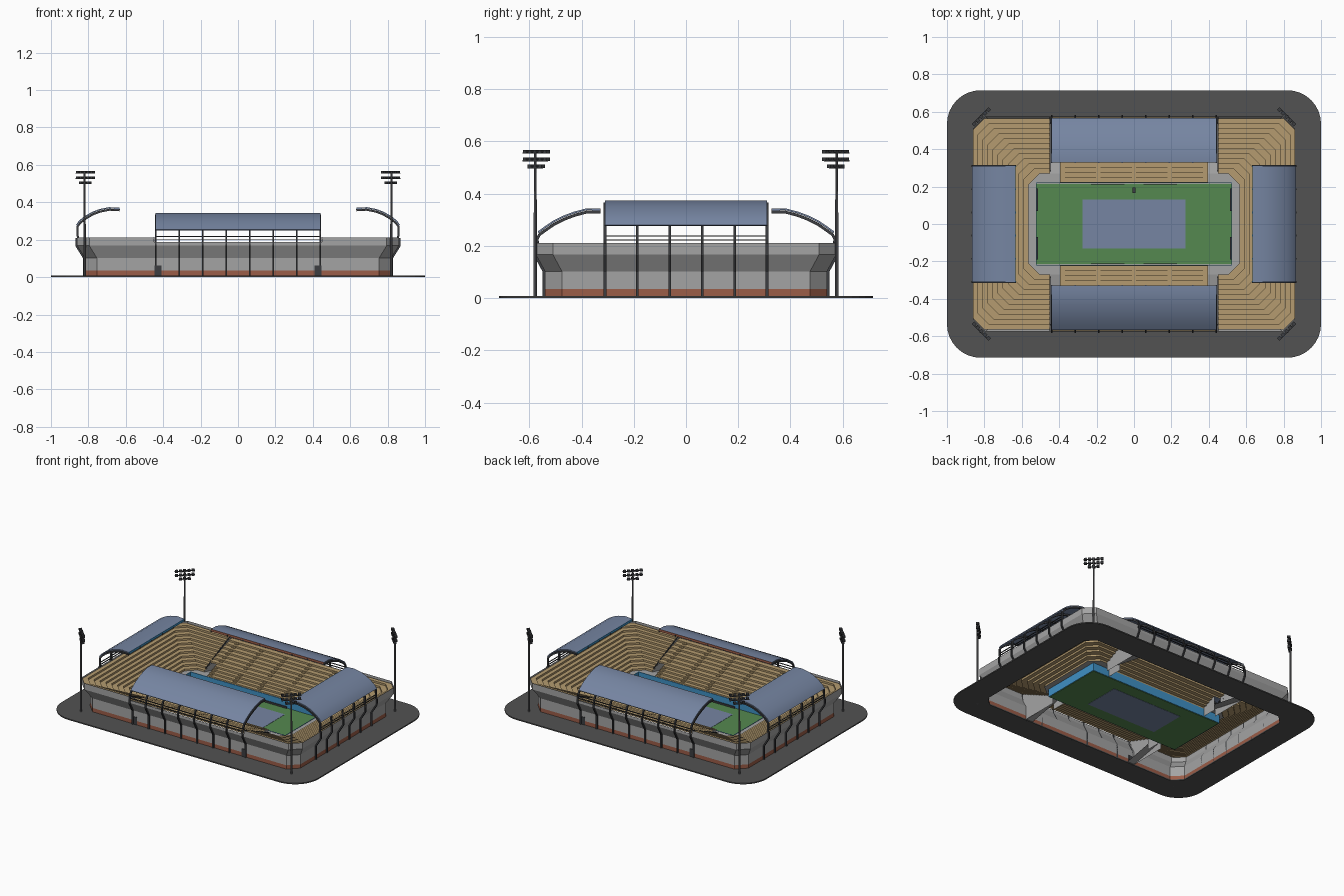
import bpy, bmesh, math
from mathutils import Matrix, Vector

if "Cube" in bpy.data.objects:
    bpy.data.objects.remove(bpy.data.objects["Cube"])


def mat(name, r, g, b):
    m = bpy.data.materials.new(name)
    m.diffuse_color = (r, g, b, 1)
    m.use_nodes = True
    m.node_tree.nodes["Principled BSDF"].inputs["Base Color"].default_value = m.diffuse_color
    return m


ASPHALT = mat("asphalt grey", .085, .085, .085)
SEAT = mat("tan seating", .46, .33, .16)
ROOF = mat("slate blue roof", .18, .235, .36)
GRASS = mat("grass green", .09, .25, .08)
CONCRETE = mat("light concrete", .37, .37, .37)
BRICK = mat("brick red", .33, .11, .065)
BLUE = mat("bright blue", .05, .28, .55)
METAL = mat("dark metal", .045, .047, .052)
POLE = mat("pole grey", .13, .13, .14)


def finish(name, bm, *mats, up=False):
    bmesh.ops.recalc_face_normals(bm, faces=bm.faces)
    if up and sum(f.normal.z * f.calc_area() for f in bm.faces) < 0:
        bmesh.ops.reverse_faces(bm, faces=bm.faces)
    me = bpy.data.meshes.new(name)
    bm.to_mesh(me)
    bm.free()
    ob = bpy.data.objects.new(name, me)
    bpy.context.collection.objects.link(ob)
    for m in mats:
        me.materials.append(m)
    return ob


def box(bm, lo, hi, rot=Matrix()):
    c = [(a + b) / 2 for a, b in zip(lo, hi)]
    s = [abs(b - a) for a, b in zip(lo, hi)]
    bmesh.ops.create_cube(bm, size=1, matrix=rot @ Matrix.Translation(c) @ Matrix.Diagonal((*s, 1)))


def place(axis, s, p, q, z):
    # p = distance outwards, q = position along the stand
    return (s * p, q, z) if axis == 'x' else (q, s * p, z)


def grid(bm, rows, closed=False):
    vs = [[bm.verts.new(c) for c in r] for r in rows]
    for r0, r1 in zip(vs, vs[1:]):
        n = len(r0)
        for i in range(n if closed else n - 1):
            j = (i + 1) % n
            bm.faces.new((r0[i], r0[j], r1[j], r1[i]))


def ribbon(bm, prof, t, q0, q1, axis, s):
    # a profile thickened by t and extruded from q0 to q1
    P = [Vector(p) for p in prof]
    off = []
    for i, p in enumerate(P):
        d = (P[min(i + 1, len(P) - 1)] - P[max(i - 1, 0)]).normalized()
        off.append(p + Vector((d.y, -d.x)) * t)
    ring = [[place(axis, s, p.x, q, p.y) for q, p in
             ((q0, a), (q1, a), (q1, b), (q0, b))] for a, b in zip(P, off)]
    grid(bm, ring, closed=True)
    bm.faces.ensure_lookup_table()
    bm.verts.ensure_lookup_table()
    n = len(bm.verts) - 4 * len(P)
    bm.faces.new([bm.verts[n + i] for i in range(4)])
    bm.faces.new([bm.verts[len(bm.verts) - 4 + i] for i in range(4)])


def octagon(x, y, c, cut=None):
    q = [(x, y - c), (x - c, y)] + ([(cut, y)] if cut else [])
    m = [(-a, b) for a, b in reversed(q)]
    return q + m + [(-a, -b) for a, b in q] + [(-a, -b) for a, b in m]


# apron: rounded ring around the building
outer, N = [], 8
for sx, sy, a0 in ((1, 1, 0), (-1, 1, 90), (-1, -1, 180), (1, -1, 270)):
    for i in range(N + 1):
        a = math.radians(a0 + 90 * i / N)
        outer.append((sx * .82 + .18 * math.cos(a), sy * .535 + .18 * math.sin(a)))
inner = []
hx, hy, ch = .815, .535, .06
for cx, cy in octagon(hx, hy, ch)[:8:2]:
    pass
corners = octagon(hx, hy, ch)
for k in range(4):
    a, b = Vector(corners[2 * k]), Vector(corners[2 * k + 1])
    inner += [tuple(a.lerp(b, i / N)) for i in range(N + 1)]
bm = bmesh.new()
loops = [[(x, y, z) for x, y in L] for L, z in ((outer, 0), (outer, .008), (inner, .008), (inner, 0), (outer, 0))]
grid(bm, loops, closed=True)
bmesh.ops.remove_doubles(bm, verts=bm.verts, dist=1e-5)
finish("apron", bm, ASPHALT)

# outer wall: flared shell, brick plinth, lower parapet behind the side stands
levels = [(.82, .54, 0), (.82, .54, .035), (.82, .54, .103), (.86, .575, .168), (.86, .575, .187), (.86, .575, .212)]
bm = bmesh.new()
grid(bm, [[(x, y, z) for x, y in octagon(X, Y, .065, .45)] for X, Y, z in levels], closed=True)
low = [f for f in bm.faces if f.calc_center_median().z > .19 and abs(f.calc_center_median().x) < .1]
bmesh.ops.delete(bm, geom=low, context='FACES')
for f in bm.faces:
    f.material_index = 1 if f.calc_center_median().z < .03 else 0
finish("outer_wall", bm, CONCRETE, BRICK)

# pitch with central court
bm = bmesh.new()
box(bm, (-.52, -.217, .002), (.52, .217, .008))
finish("pitch", bm, GRASS)
bm = bmesh.new()
box(bm, (-.275, -.13, .0005), (.275, .13, .0095))
finish("court", bm, ROOF)

# blue boards round the pitch
bm = bmesh.new()
for s in (1, -1):
    box(bm, (-.525, s * .218, .004), (.525, s * .222, .062))
    box(bm, (s * .521, -.222, .004), (s * .525, .222, .062))
finish("pitch_boards", bm, BLUE)

# dark benches and small stands on the pitch edge
bm = bmesh.new()
for s in (1, -1):
    for x in (-.14, .14):
        box(bm, (x - .09, s * .21, .008), (x + .09, s * .216, .02))
    for y in (-.13, .13):
        box(bm, (s * .514, y - .06, .008), (s * .52, y + .06, .02))
box(bm, (-.009, .165, .008), (.009, .195, .03))
finish("pitch_benches", bm, METAL)


# stepped profile (distance, height)
def steps(d0, d1, z0, z1, n):
    pts = [(d0, z0)]
    for k in range(n):
        zk = z0 + (z1 - z0) * (k + 1) / n
        pts += [(d0 + (d1 - d0) * k / n, zk), (d0 + (d1 - d0) * (k + 1) / n, zk)]
    return pts


# end stands wrapping round the corners, with walkway and flank walls
C = .06
prof = steps(0, .295, .06, .2, 11)
for s, side in ((1, "right"), (-1, "left")):
    def half(d):
        h = [(.45, .27 + d), (.565 + d - C, .27 + d), (.565 + d, .27 + d - C)]
        return h + [(x, -y) for x, y in reversed(h)]
    bm = bmesh.new()
    grid(bm, [[(s * x, y, z) for x, y in half(d)] for d, z in prof])
    finish(side + "_end_stand", bm, SEAT, up=True)
    bm = bmesh.new()
    h = [(.395, .222), (.395, .27), (.565 - C, .27), (.565, .27 - C)]
    for t in (1, -1):
        bm.faces.new([bm.verts.new((s * x, t * y, .06)) for x, y in h + [(.565, .222)]])
    bm.faces.new([bm.verts.new((s * x, y, .06)) for x, y in ((.523, -.222), (.565, -.222), (.565, .222), (.523, .222))])
    finish(side + "_walkway", bm, CONCRETE, up=True)
    bm = bmesh.new()
    for t in (1, -1):
        pts = [(.27 + d, z) for d, z in prof] + [(.565, .15), (.538, .103), (.538, .005), (.27, .005)]
        bm.faces.new([bm.verts.new((s * .45, t * y, z)) for y, z in pts])
        # ramp from the walkway down to the outer door
        grid(bm, [[(s * x, t * y, z) for x in (.395, .45)] for y, z in ((.27, .06), (.34, .045), (.54, .006))])
    finish(side + "_passage", bm, CONCRETE)

# side stands: narrow lower tier, wider upper tier, half steps in the aisles
low_p, up_p = steps(.222, .33, .06, .105, 4), steps(.33, .57, .105, .187, 7)
for s, side in ((1, "back"), (-1, "front")):
    bm = bmesh.new()
    for p, w in ((low_p, .395), (up_p, .445)):
        grid(bm, [[(x, s * y, z) for x in (-w, w)] for y, z in p])
    for x in (-.38, -.19, 0, .19, .38):
        for p in (low_p, up_p):
            for (y0, z0), (y1, z1) in zip(p[2::2], p[3::2]):
                box(bm, (x - .012, s * (y0 - .014), z0), (x + .012, s * y0, (z0 + z1) / 2))
    finish(side + "_side_stand", bm, SEAT, up=True)
    bm = bmesh.new()
    for t in (1, -1):
        bm.faces.new([bm.verts.new((t * .395, s * y, z)) for y, z in low_p + [(.33, .005), (.222, .005)]])
        bm.faces.new([bm.verts.new((t * .445, s * y, z)) for y, z in up_p + [(.57, .165), (.33, .09)]])
    finish(side + "_flank_walls", bm, CONCRETE)

# curved roofs, fascias, ribs and rails
end_roof = [(.866, .28), (.85, .302), (.82, .326), (.78, .349), (.74, .364), (.69, .374), (.635, .371)]
side_roof = [(.568, .255), (.545, .272), (.51, .296), (.47, .316), (.43, .331), (.38, .344), (.33, .343)]
specs = [('x', end_roof, .31, 6, [(.82, 0), (.82, .103), (.86, .168), (.86, .21)], BLUE, (.222, .238)),
         ('y', side_roof, .44, 8, [(.54, 0), (.54, .103), (.575, .168), (.572, .21)], BRICK, (.2, .217))]
for axis, rp, L, n, leg, fcol, rails in specs:
    for s in (1, -1):
        name = {('x', 1): "right", ('x', -1): "left", ('y', 1): "back", ('y', -1): "front"}[axis, s]
        bm = bmesh.new()
        ribbon(bm, rp, -.007, -L, L, axis, s)
        ob = finish(name + "_roof", bm, ROOF)
        for f in ob.data.polygons:
            f.use_smooth = abs(f.normal[1 if axis == 'x' else 0]) < .5 and len(f.vertices) == 4 and f.area > .01
        bm = bmesh.new()
        p, z = rp[-1]
        box(bm, place(axis, s, p - .002, -L, z - .016), place(axis, s, p + .002, L, z))
        finish(name + "_fascia", bm, fcol)
        bm = bmesh.new()
        under = [(a - .003, b - .008) for a, b in rp]
        for i in range(n):
            q = -L + 2 * L * i / (n - 1)
            ribbon(bm, leg, .009, q - .005, q + .005, axis, s)
            top = [leg[-1], (leg[-1][0] + .004, leg[-1][1] + .015)] + under
            ribbon(bm, top, -.011, q - .005, q + .005, axis, s)
        for z in rails:
            p = leg[-1][0]
            box(bm, place(axis, s, p - .003, -L, z - .002), place(axis, s, p + .003, L, z + .002))
        finish(name + "_ribs", bm, METAL)

# doors in the long walls and rails beside the passages
bm = bmesh.new()
for s in (1, -1):
    for t in (1, -1):
        box(bm, (t * .408, s * .537, .006), (t * .446, s * .5435, .062))
        ribbon(bm, [(.28, .085), (.57, .215)], .008, t * .4465, t * .4515, 'y', s)
finish("doors_and_stair_rails", bm, METAL)

# corner floodlights
bm, bl = bmesh.new(), bmesh.new()
for sx in (1, -1):
    for sy in (1, -1):
        M = Matrix.Translation((sx * .82, sy * .577, 0)) @ Matrix.Rotation(math.atan2(sy, sx), 4, 'Z')
        bmesh.ops.create_cone(bm, cap_ends=True, segments=8, radius1=.007, radius2=.005, depth=.56,
                              matrix=M @ Matrix.Translation((0, 0, .28)))
        for z, w, n in ((.56, .064, 5), (.531, .064, 5), (.504, .038, 3)):
            box(bl, (-.004, -w, z - .007), (.004, w, z - .002), M)
            for i in range(n):
                y = (w - .01) * (2 * i / (n - 1) - 1)
                box(bl, (-.016, y - .009, z - .006), (.004, y + .009, z + .007), M)
finish("floodlight_poles", bm, POLE)
finish("floodlight_lamps", bl, METAL)
